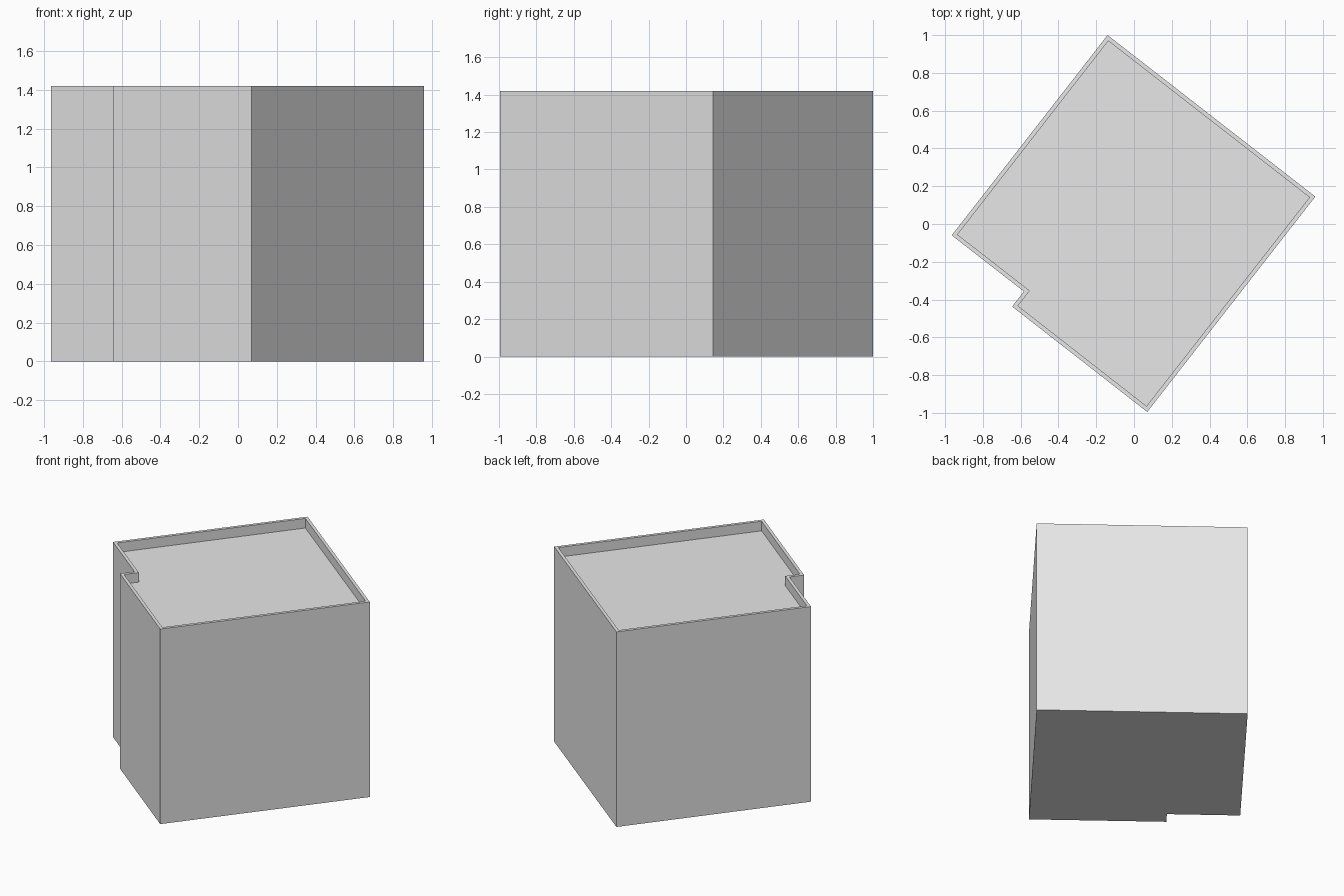
import bpy
import bmesh
from mathutils import Vector

HEIGHT, PARAPET_DEPTH, WALL = 1.42, 0.07, 0.022

cube = bpy.data.objects.get("Cube")
if cube:
    bpy.data.objects.remove(cube, do_unlink=True)

concrete = bpy.data.materials.new("light grey concrete")
colour = (0.8, 0.8, 0.8, 1)
concrete.use_nodes = True
concrete.diffuse_color = colour
concrete.node_tree.nodes["Principled BSDF"].inputs["Base Color"].default_value = colour

# Footprint: a turned rectangle with one notched side, counter-clockwise
front = Vector((0.07, -0.995))
right = Vector((0.96, 0.145))
back = Vector((-0.14, 1.0))
left = Vector((-0.965, -0.06))
step = Vector((-0.645, -0.437))
across = (right - back).normalized()
notch = left + across * (step - left).dot(across)
footprint = [front, right, back, left, notch, step]

# Building body extruded from the footprint
bm = bmesh.new()
base = bm.faces.new([bm.verts.new((p.x, p.y, 0)) for p in footprint])
extruded = bmesh.ops.extrude_face_region(bm, geom=[base], use_keep_orig=True)["geom"]
top_verts = [v for v in extruded if isinstance(v, bmesh.types.BMVert)]
bmesh.ops.translate(bm, verts=top_verts, vec=(0, 0, HEIGHT))
bmesh.ops.recalc_face_normals(bm, faces=bm.faces)

# Roof inset behind a thin rim, then sunk to form the parapet
roof = max(bm.faces, key=lambda f: f.calc_center_median().z)
bmesh.ops.inset_region(bm, faces=[roof], thickness=WALL, use_even_offset=True)
sunk = bmesh.ops.extrude_face_region(bm, geom=[roof])["geom"]
sunk_verts = [v for v in sunk if isinstance(v, bmesh.types.BMVert)]
bmesh.ops.translate(bm, verts=sunk_verts, vec=(0, 0, -PARAPET_DEPTH))
if roof.is_valid:
    bmesh.ops.delete(bm, geom=[roof], context="FACES_ONLY")
bmesh.ops.recalc_face_normals(bm, faces=bm.faces)

mesh = bpy.data.meshes.new("building_with_parapet")
bm.to_mesh(mesh)
bm.free()
mesh.materials.append(concrete)
building = bpy.data.objects.new("building_with_parapet", mesh)
bpy.context.collection.objects.link(building)
